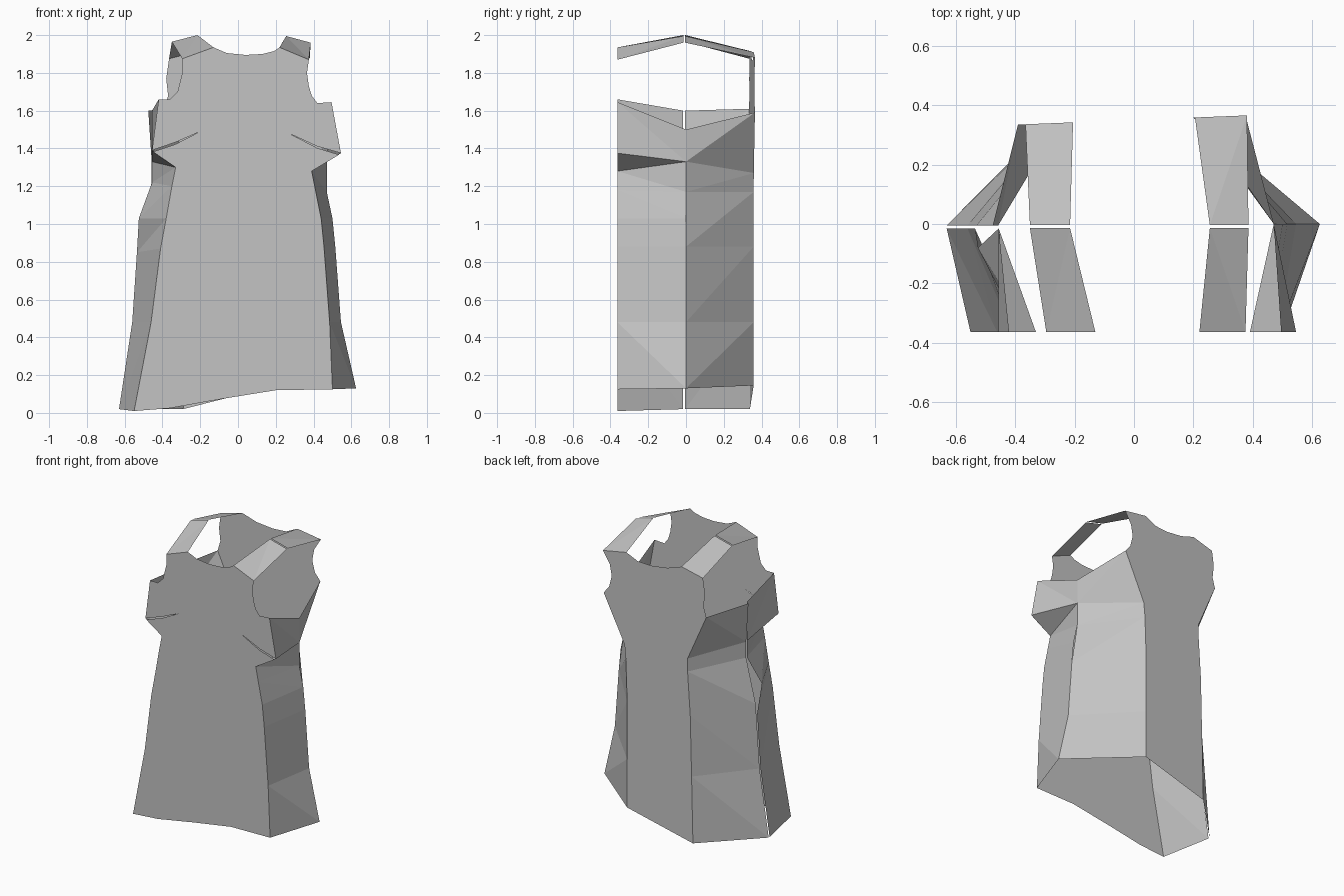
import bpy
import bmesh

cube = bpy.data.objects.get("Cube")
if cube:
    bpy.data.objects.remove(cube, do_unlink=True)

# One plain cloth colour
cloth = bpy.data.materials.new("grey_cloth")
cloth.use_nodes = True
cloth_colour = (0.55, 0.55, 0.55, 1)
cloth.diffuse_color = cloth_colour
cloth.node_tree.nodes["Principled BSDF"].inputs["Base Color"].default_value = cloth_colour

FRONT_Y = -.363


def on_front(point):
    """Place a pattern point on the flat front of the garment."""
    return (point[0], FRONT_Y, point[1])


def on_back(point):
    """Place a pattern point on the slightly turned back plane."""
    return (point[0], .35 + .04 * point[0], point[1])


def on_seam(offset):
    """Return a placer for seam points; a third value overrides the depth."""
    def place(point):
        depth = point[2] if len(point) > 2 else offset
        return (point[0], depth, point[1])
    return place


def finish(name, bm):
    """Turn a bmesh into a flat shaded object with the cloth material."""
    mesh = bpy.data.meshes.new(name)
    bm.to_mesh(mesh)
    bm.free()
    mesh.materials.append(cloth)
    part = bpy.data.objects.new(name, mesh)
    bpy.context.scene.collection.objects.link(part)
    return part


def make_panel(name, outline, place, outward):
    """Fill a pattern outline as one flat sheet of cloth."""
    bm = bmesh.new()
    face = bm.faces.new([bm.verts.new(place(point)) for point in outline])
    face.normal_update()
    if face.normal.y * outward < 0:
        face.normal_flip()
    bmesh.ops.triangulate(bm, faces=[face])
    return finish(name, bm)


def make_strip(name, edge_a, edge_b, direction):
    """Join two matching edges with a strip of faces."""
    bm = bmesh.new()
    first = [bm.verts.new(point) for point in edge_a]
    second = [bm.verts.new(point) for point in edge_b]
    for i in range(len(first) - 1):
        bm.faces.new((first[i], first[i + 1], second[i + 1]))
        if edge_b[i] != edge_b[i + 1]:
            bm.faces.new((first[i], second[i + 1], second[i]))
    bmesh.ops.remove_doubles(bm, verts=bm.verts[:], dist=.0001)
    bm.normal_update()
    # Face the strip away from the body
    facing = sum(f.normal[direction[0]] * f.calc_area() for f in bm.faces)
    if facing * direction[1] < 0:
        bmesh.ops.reverse_faces(bm, faces=bm.faces[:])
    return finish(name, bm)


# Side edges of the front, from armpit to hem
front_right_top = [(-.42, 1.66), (-.455, 1.39)]
front_right_low = [(-.33, 1.3), (-.35, 1.2), (-.38, 1.03), (-.41, .87),
                   (-.46, .48), (-.55, .01)]
front_left_top = [(.495, 1.645), (.545, 1.375)]
front_left_low = [(.39, 1.28), (.41, 1.18), (.44, 1.03), (.455, .88),
                  (.485, .48), (.5, .125)]

# Side edges of the back, from armpit to hem
back_right = [(-.39, 1.61), (-.25, 1.29), (-.25, 1.2), (-.27, .9),
              (-.28, .48), (-.29, .02)]
back_left = [(.375, 1.59), (.22, 1.27), (.21, 1.17), (.2, .88),
             (.2, .48), (.2, .145)]

# Seams down the middle of each side
waist_right = (-.455, 1.33)
seam_right_front = [(-.455, 1.6), waist_right, waist_right, (-.455, 1.22),
                    (-.525, 1.03, -.08), (-.535, .85), (-.56, .48), (-.63, .02)]
seam_right_back = [(-.475, 1.6), (-.457, 1.33), (-.457, 1.22), (-.53, .92),
                   (-.56, .48), (-.63, .02)]
waist_left = (.47, 1.33)
seam_left_front = [(.47, 1.5), waist_left, waist_left, (.47, 1.17),
                   (.5, 1.03), (.515, .88), (.545, .48), (.625, .13)]
seam_left_back = [p for i, p in enumerate(seam_left_front) if i not in (2, 4)]

# Shoulder ends as outer and inner points
front_shoulder_right = [(-.295, 1.875), (-.13, 1.935)]
front_shoulder_left = [(.375, 1.87), (.22, 1.935)]
back_shoulder_right = [(-.365, 1.875), (-.205, 1.915)]
back_shoulder_left = [(.38, 1.88), (.205, 1.91)]
top_right = [(-.35, 1.965), (-.215, 2)]
top_left = [(.385, 1.96), (.255, 1.995)]

# Front panel with necklines, armholes, hem and two thin bust darts
front_neck = [(-.06, 1.905), (.04, 1.895), (.13, 1.9), (.19, 1.915)]
front_arm_left = [(.365, 1.8), (.375, 1.73), (.39, 1.68), (.42, 1.64)]
front_arm_right = [(-.36, 1.66), (-.32, 1.7), (-.295, 1.8)]
dart_left = [(.42, 1.411), (.27, 1.48), (.42, 1.402), (.535, 1.367)]
dart_right = [(-.45, 1.382), (-.33, 1.423), (-.2, 1.49), (-.33, 1.433)]
hem = [(.2, .12), (-.08, .075), (-.36, .025)]
front_outline = (front_shoulder_right + front_neck + front_shoulder_left[::-1]
                 + front_arm_left + front_left_top + dart_left + front_left_low
                 + hem + front_right_low[::-1] + dart_right
                 + front_right_top[::-1] + front_arm_right)
make_panel("front_panel", front_outline, on_front, -1)

# Back panel
back_neck = [(-.1, 1.88), (.02, 1.865), (.12, 1.87)]
back_arm_left = [(.33, 1.8), (.315, 1.72), (.335, 1.64)]
back_arm_right = [(-.37, 1.68), (-.38, 1.77)]
back_outline = (back_shoulder_right + back_neck + back_shoulder_left[::-1]
                + back_arm_left + back_left + back_right[::-1] + back_arm_right)
make_panel("back_panel", back_outline, on_back, 1)


def place_all(points, place):
    return [place(point) for point in points]


# Side gussets, front and back halves of each side
for side, sign, front_edge, front_seam, back_edge, back_seam, gap in (
        ("right", -1, front_right_top + front_right_low, seam_right_front,
         back_right, seam_right_back, -.015),
        ("left", 1, front_left_top + front_left_low, seam_left_front,
         back_left, seam_left_back, 0)):
    make_strip(side + "_side_front", place_all(front_edge, on_front),
               place_all(front_seam, on_seam(gap)), (0, sign))
    make_strip(side + "_side_back", place_all(back_edge, on_back),
               place_all(back_seam, on_seam(gap / 3)), (0, sign))

# Shoulder straps, meeting at the top of each shoulder
for side, front_end, top, back_end in (
        ("right", front_shoulder_right, top_right, back_shoulder_right),
        ("left", front_shoulder_left, top_left, back_shoulder_left)):
    make_strip(side + "_strap_front", place_all(front_end, on_front),
               place_all(top, on_seam(-.014)), (2, 1))
    make_strip(side + "_strap_back", place_all(back_end, on_back),
               place_all(top, on_seam(-.004)), (2, 1))
